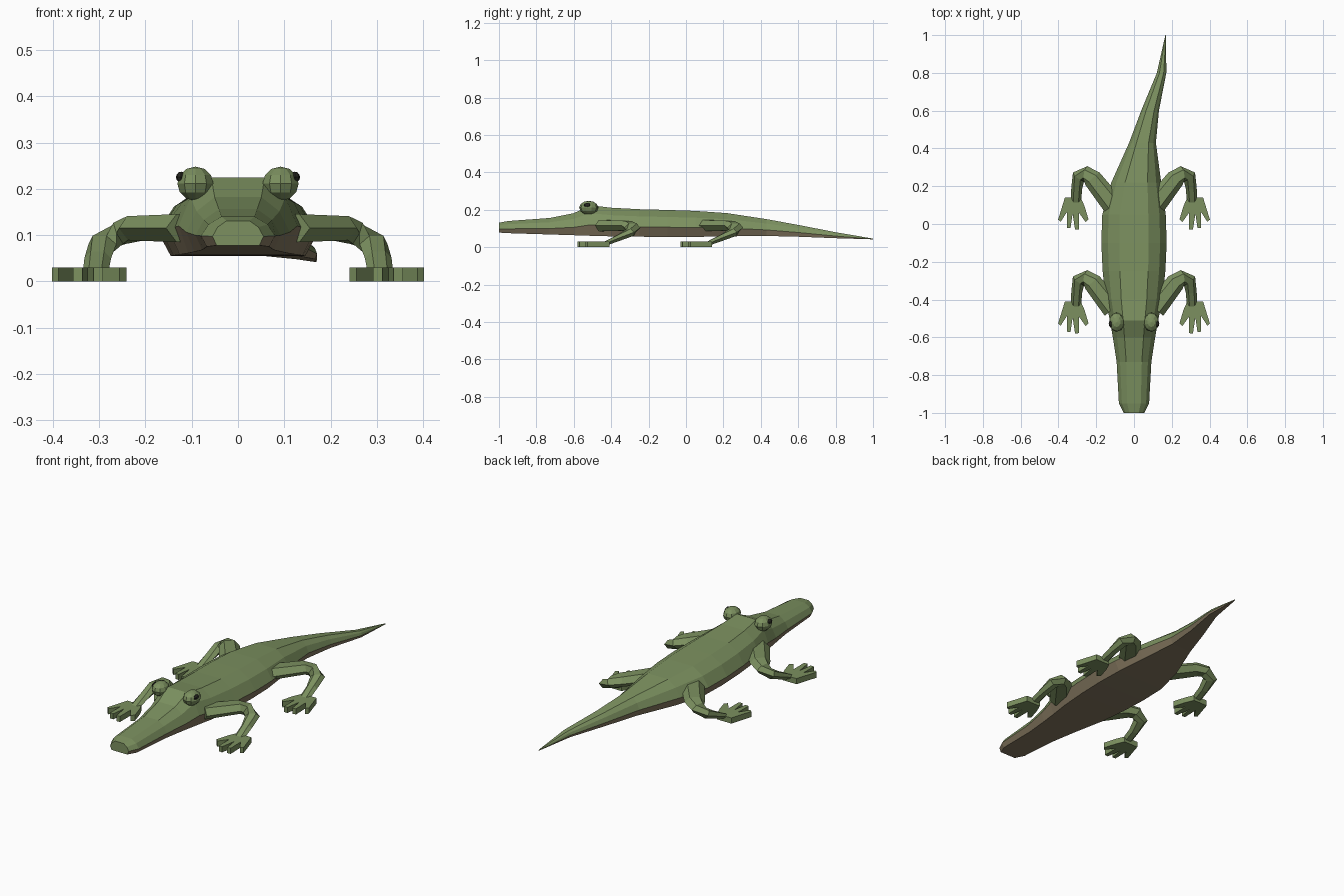
import bpy, bmesh
from math import cos, sin, pi
from mathutils import Vector

if "Cube" in bpy.data.objects:
    bpy.data.objects.remove(bpy.data.objects["Cube"])


def material(name, rgb):
    m = bpy.data.materials.new(name)
    m.diffuse_color = (*rgb, 1)
    m.use_nodes = True
    m.node_tree.nodes["Principled BSDF"].inputs["Base Color"].default_value = m.diffuse_color
    return m


GREEN = material("green_skin", (0.20, 0.28, 0.115))
TAN = material("tan_belly", (0.23, 0.185, 0.115))
DARK = material("dark_pupil", (0.02, 0.02, 0.015))


def finish(name, bm, *mats):
    bmesh.ops.recalc_face_normals(bm, faces=bm.faces[:])
    me = bpy.data.meshes.new(name)
    bm.to_mesh(me)
    bm.free()
    for m in mats:
        me.materials.append(m)
    ob = bpy.data.objects.new(name, me)
    bpy.context.collection.objects.link(ob)
    return ob


def loft(rings, second_mat=()):
    """Skin equal-sized point rings; strips in second_mat use slot 1."""
    bm = bmesh.new()
    vs = [[bm.verts.new(p) for p in r] for r in rings]
    n = len(rings[0])
    for a, b in zip(vs, vs[1:]):
        for i in range(n):
            j = (i + 1) % n
            f = bm.faces.new((a[i], a[j], b[j], b[i]))
            f.material_index = int(i in second_mat)
    bm.faces.new(vs[0])
    bm.faces.new(vs[-1])
    return bm


# Body: y, centre x, half width, bottom z, top z
stations = [
    (-1.00, 0, .055, .078, .131), (-.95, 0, .080, .075, .140),
    (-.73, 0, .092, .068, .156), (-.60, 0, .112, .064, .182),
    (-.51, 0, .128, .061, .224), (-.40, 0, .150, .058, .211),
    (-.25, 0, .166, .056, .203), (-.10, 0, .173, .055, .199),
    (.05, 0, .168, .055, .194), (.22, .012, .132, .058, .182),
    (.43, .045, .071, .060, .150), (.60, .085, .047, .056, .119),
    (.80, .146, .025, .048, .080), (1.00, .168, .002, .042, .046)]
# cross-section: half-width and height fractions, from belly to back
profile = [(.84, 0), (1, .36), (.80, .74), (.45, 1)]
section = profile + [(-u, v) for u, v in reversed(profile)]
rings = [[(cx + u * w, y, lo + v * (hi - lo)) for u, v in section]
         for y, cx, w, lo, hi in stations]
finish("body", loft(rings, {0, 6, 7}), GREEN, TAN)

# Leg path: x, y, z, width, height; foot outline relative to the same origin
leg_path = [(.11, -.45, .115, .115, .07), (.22, -.31, .115, .10, .06),
            (.255, -.286, .104, .085, .058), (.293, -.297, .08, .072, .05),
            (.303, -.36, .05, .058, .038), (.308, -.435, .018, .055, .026)]
foot_outline = [(.282, -.41), (.366, -.41), (.378, -.45), (.402, -.527),
                (.388, -.538), (.354, -.485), (.356, -.57), (.336, -.572),
                (.325, -.495), (.312, -.58), (.292, -.578), (.292, -.49),
                (.256, -.54), (.241, -.525), (.262, -.455)]


def leg(name, side, dy):
    pts = [Vector(p[:3]) for p in leg_path]
    rings = []
    for i, p in enumerate(pts):
        d = (pts[min(i + 1, len(pts) - 1)] - pts[max(i - 1, 0)]).normalized()
        across = Vector((-d.y, d.x, 0)).normalized()
        up = d.cross(across)
        w, h = leg_path[i][3:]
        ring = []
        for k in range(6):
            a = k * pi / 3
            q = p + across * cos(a) * w / 2 + up * sin(a) * h / 2
            ring.append((side * q.x, q.y + dy, q.z))
        rings.append(ring)
    finish(name + "_leg", loft(rings), GREEN)
    slab = [[(side * x, y + dy, z) for x, y in foot_outline] for z in (0, .03)]
    finish(name + "_foot", loft(slab), GREEN)


def ball(name, centre, radii, mat, seg, rows):
    bm = bmesh.new()
    bmesh.ops.create_uvsphere(bm, u_segments=seg, v_segments=rows, radius=1)
    bmesh.ops.scale(bm, vec=radii, verts=bm.verts[:])
    bmesh.ops.translate(bm, vec=centre, verts=bm.verts[:])
    finish(name, bm, mat)


# Legs, feet and eyes on both sides
for label, s in (("left", 1), ("right", -1)):
    leg("front_" + label, s, 0)
    leg("hind_" + label, s, .55)
    ball("eye_" + label, (s * .092, -.52, .211), (.041, .051, .037), GREEN, 10, 6)
    ball("pupil_" + label, (s * .123, -.528, .225), (.011, .019, .012), DARK, 8, 6)
